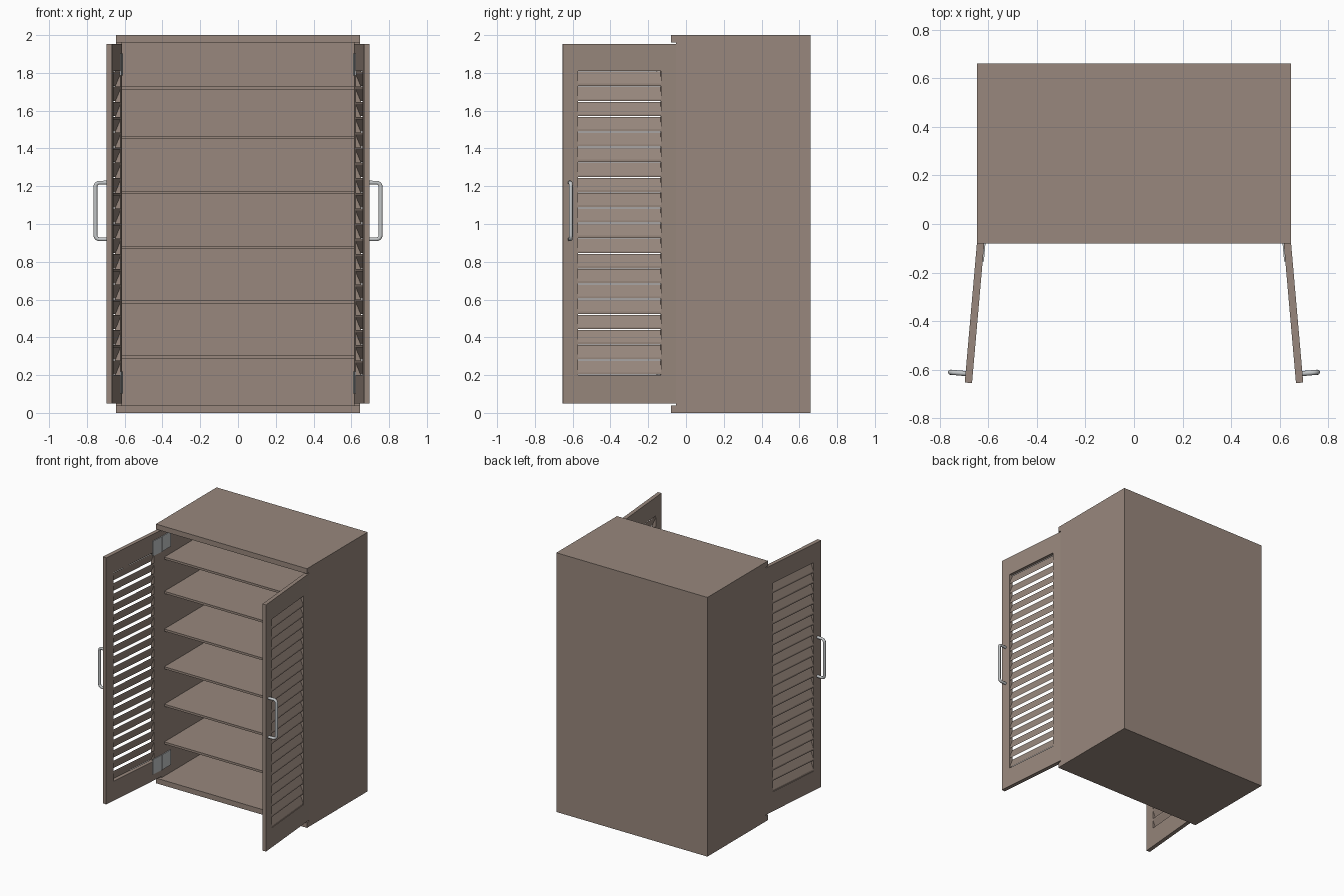
import bpy, bmesh, math
from mathutils import Matrix, Vector

if "Cube" in bpy.data.objects:
    bpy.data.objects.remove(bpy.data.objects["Cube"])


def material(name, rgb):
    m = bpy.data.materials.new(name)
    m.diffuse_color = (*rgb, 1)
    m.use_nodes = True
    m.node_tree.nodes["Principled BSDF"].inputs["Base Color"].default_value = m.diffuse_color
    return m


WOOD = material("brown wood", (0.315, 0.245, 0.205))
METAL = material("grey metal", (0.55, 0.57, 0.58))

# Right door frame of reference: local x = outward, local -y = along the width
DOOR = Matrix.Translation((0.614, -0.055, 0)) @ Matrix.Rotation(math.radians(5), 4, 'Z')
DOOR_W, DOOR_T, Z0, Z1 = 0.602, 0.03, 0.05, 1.953
RIM, OPEN0, OPEN1 = 0.08, 0.2, 1.81


def add_box(bm, lo, hi):
    size = [h - l for l, h in zip(lo, hi)]
    mid = [(h + l) / 2 for l, h in zip(lo, hi)]
    bmesh.ops.create_cube(bm, size=1, matrix=Matrix.Translation(mid) @ Matrix.Diagonal((*size, 1)))


def finish(name, bm, mat, matrix=None, mirror=False):
    if matrix:
        bm.transform(matrix)
    bmesh.ops.recalc_face_normals(bm, faces=bm.faces)
    me = bpy.data.meshes.new(name)
    bm.to_mesh(me)
    bm.free()
    me.materials.append(mat)
    ob = bpy.data.objects.new(name, me)
    bpy.context.collection.objects.link(ob)
    if mirror:
        ob.modifiers.new("mirror", 'MIRROR').use_mirror_merge = False
    return ob


def box(name, lo, hi, mat, **kw):
    bm = bmesh.new()
    add_box(bm, lo, hi)
    return finish(name, bm, mat, **kw)


# Carcass: one solid with the interior and the door recess cut out
carcass = box("cabinet_carcass", (-0.645, -0.08, 0), (0.645, 0.66, 2), WOOD)
cutters = [box("interior_cutter", (-0.615, -0.3, 0.04), (0.615, 0.63, 1.96), WOOD),
           box("recess_cutter", (-0.8, -0.3, 0.04), (0.8, -0.053, 1.96), WOOD)]
for c in cutters:
    mod = carcass.modifiers.new("cut", 'BOOLEAN')
    mod.operation, mod.solver, mod.object = 'DIFFERENCE', 'EXACT', c
bpy.context.view_layer.update()
cut_mesh = bpy.data.meshes.new_from_object(carcass.evaluated_get(bpy.context.evaluated_depsgraph_get()))
carcass.modifiers.clear()
carcass.data = cut_mesh
for c in cutters:
    bpy.data.objects.remove(c)

# Shelves
for i, z in enumerate((0.304, 0.595, 0.884, 1.175, 1.466, 1.73)):
    box(f"shelf_{i + 1}", (-0.617, -0.02, z - 0.017), (0.617, 0.635, z), WOOD)

# Door frames: flat ring extruded to the door thickness
bm = bmesh.new()


def rect(a, b, c, d):
    return [bm.verts.new((0, -u, z)) for u, z in ((a, c), (b, c), (b, d), (a, d))]


outer = rect(0, DOOR_W, Z0, Z1)
inner = rect(RIM, DOOR_W - RIM, OPEN0, OPEN1)
ring = [bm.faces.new((outer[i], outer[(i + 1) % 4], inner[(i + 1) % 4], inner[i])) for i in range(4)]
ext = bmesh.ops.extrude_face_region(bm, geom=ring, use_keep_orig=True)
bmesh.ops.translate(bm, vec=(DOOR_T, 0, 0), verts=[v for v in ext["geom"] if isinstance(v, bmesh.types.BMVert)])
finish("door_frames", bm, WOOD, DOOR, True)

# Louvre slats: slanted profiles, falling towards the outside of the door
bm = bmesh.new()
COUNT = 20
pitch = (OPEN1 - OPEN0) / COUNT
for i in range(COUNT):
    z = OPEN0 + i * pitch + 0.002
    prof = ((0.001, z + 0.064), (0.001, z + 0.076), (0.028, z + 0.012), (0.028, z))
    ends = [[bm.verts.new((x, -u, zz)) for x, zz in prof] for u in (RIM, DOOR_W - RIM)]
    bm.faces.new(ends[0])
    bm.faces.new(ends[1][::-1])
    for k in range(4):
        n = (k + 1) % 4
        bm.faces.new((ends[0][k], ends[1][k], ends[1][n], ends[0][n]))
finish("door_slats", bm, WOOD, DOOR, True)

# Hinges: one leaf on the door, one on the cabinet side
for label, z in (("lower", 0.16), ("upper", 1.845)):
    box(f"{label}_hinge_door_leaves", (-0.005, -0.1, z - 0.058), (0.001, 0, z + 0.058), METAL,
        matrix=DOOR, mirror=True)
    box(f"{label}_hinge_cabinet_leaves", (0.609, -0.053, z - 0.058), (0.616, 0.05, z + 0.058), METAL,
        mirror=True)

# Handles: round bar swept along a U path with rounded corners
U, REACH, LOW, HIGH, R = 0.565, DOOR_T + 0.062, 0.919, 1.219, 0.022
path = [(DOOR_T - 0.005, LOW)]
for cz, start in ((LOW + R, -90), (HIGH - R, 0)):
    for k in range(6):
        a = math.radians(start + 18 * k)
        path.append((REACH - R + R * math.cos(a), cz + R * math.sin(a)))
path.append((DOOR_T - 0.005, HIGH))
cu = bpy.data.curves.new("handle_path", 'CURVE')
cu.dimensions = '3D'
cu.bevel_depth, cu.bevel_resolution, cu.use_fill_caps = 0.0105, 3, True
sp = cu.splines.new('POLY')
sp.points.add(len(path) - 1)
for p, (x, z) in zip(sp.points, path):
    p.co = (x, -U, z, 1)
tmp = bpy.data.objects.new("handle_path", cu)
bpy.context.collection.objects.link(tmp)
bpy.context.view_layer.update()
swept = bpy.data.meshes.new_from_object(tmp.evaluated_get(bpy.context.evaluated_depsgraph_get()))
bpy.data.objects.remove(tmp)
bm = bmesh.new()
bm.from_mesh(swept)
bmesh.ops.remove_doubles(bm, verts=bm.verts, dist=1e-5)
handles = finish("door_handles", bm, METAL, DOOR, True)
bpy.context.view_layer.objects.active = handles
handles.select_set(True)
bpy.ops.object.shade_smooth_by_angle(angle=math.radians(40))
